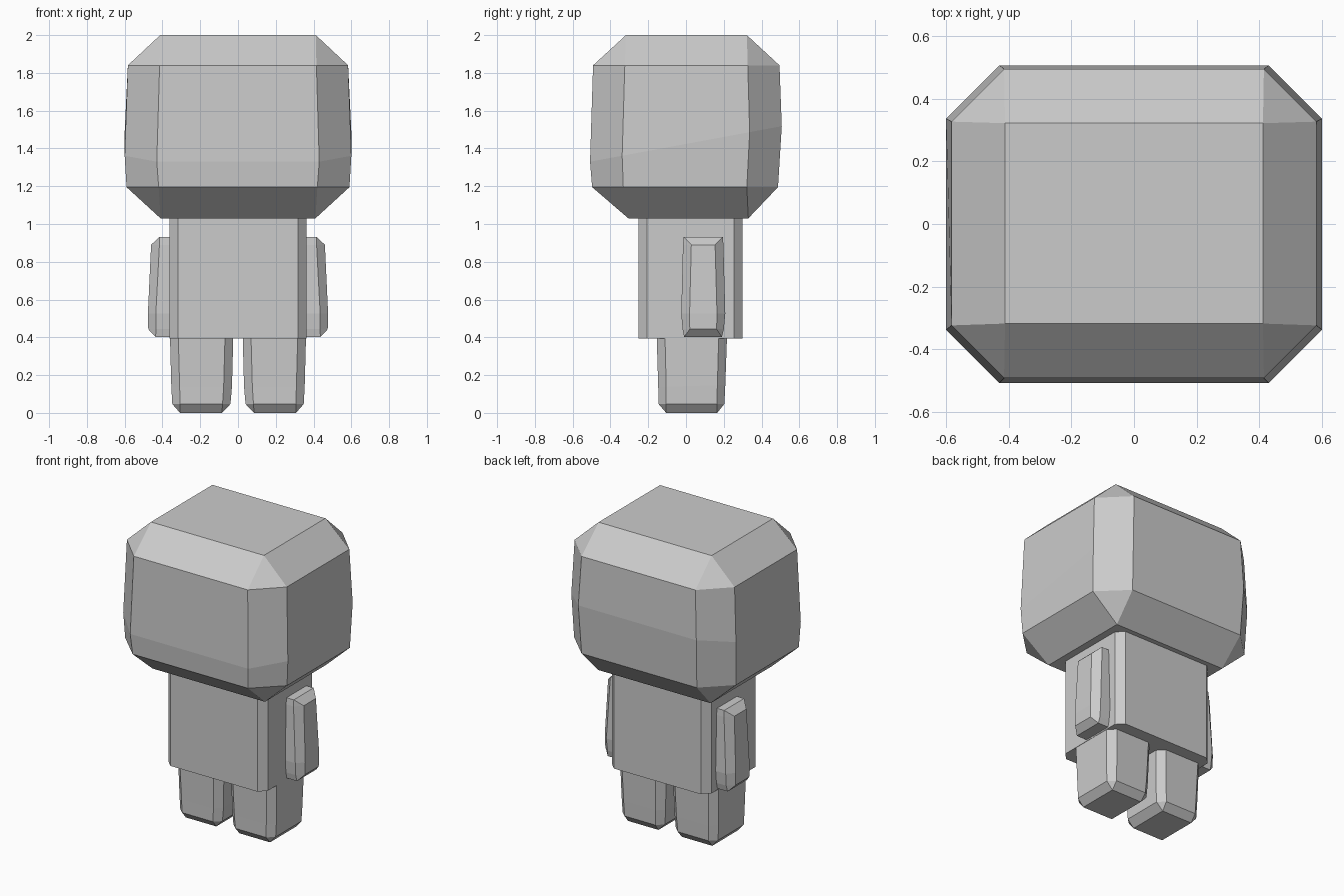
import bpy
import bmesh

if "Cube" in bpy.data.objects:
    bpy.data.objects.remove(bpy.data.objects["Cube"])

# One grey for the whole figure
grey = bpy.data.materials.new("light grey")
grey.diffuse_color = (0.6, 0.6, 0.6, 1.0)
grey.use_nodes = True
grey.node_tree.nodes["Principled BSDF"].inputs["Base Color"].default_value = grey.diffuse_color


def ring(z, x0, x1, y0, y1, cx=0.0, cy=0.0, inner=True, slope=0.0):
    """Rectangle with cut corners; inner=False keeps the x0 corners square."""
    ix, iy = (cx, cy) if inner else (0.0, 0.0)
    pts = [(x0 + ix, y0), (x1 - cx, y0), (x1, y0 + cy), (x1, y1 - cy),
           (x1 - cx, y1), (x0 + ix, y1), (x0, y1 - iy), (x0, y0 + iy)]
    return [(x, y, z + slope * (y - y0)) for x, y in pts]


def loft(name, rings, side=1):
    """Skin stacked rings into one closed flat-shaded part."""
    bm = bmesh.new()
    loops = [[bm.verts.new((side * x, y, z)) for x, y, z in r] for r in rings]
    for a, b in zip(loops, loops[1:]):
        for i in range(8):
            j = (i + 1) % 8
            bm.faces.new((a[i], a[j], b[j], b[i]))
    bm.faces.new(loops[0])
    bm.faces.new(loops[-1])
    bmesh.ops.remove_doubles(bm, verts=bm.verts, dist=0.0005)
    bmesh.ops.recalc_face_normals(bm, faces=bm.faces)
    mesh = bpy.data.meshes.new(name)
    bm.to_mesh(mesh)
    bm.free()
    mesh.materials.append(grey)
    obj = bpy.data.objects.new(name, mesh)
    bpy.context.collection.objects.link(obj)
    return obj


# Big chamfered head, with a sloping crease around its widest part
loft("head", [
    ring(1.03, -0.41, 0.41, -0.305, 0.33),
    ring(1.195, -0.59, 0.59, -0.497, 0.487, 0.17, 0.165),
    ring(1.33, -0.60, 0.60, -0.508, 0.507, 0.17, 0.17, slope=0.185),
    ring(1.84, -0.583, 0.583, -0.492, 0.495, 0.168, 0.168),
    ring(2.0, -0.412, 0.412, -0.318, 0.322),
])

# Torso with narrow cut corners
loft("torso", [ring(z, -0.362, 0.362, -0.252, 0.298, 0.045, 0.045)
               for z in (0.393, 1.04)])

for side, label in ((1, "right"), (-1, "left")):
    # Arm: flat against the torso, bevelled on the outer side
    loft(label + "_arm", [
        ring(0.402, 0.35, 0.437, -0.01, 0.19, inner=False),
        ring(0.443, 0.35, 0.475, -0.018, 0.2, 0.042, 0.038, False),
        ring(0.525, 0.35, 0.477, -0.025, 0.208, 0.042, 0.044, False),
        ring(0.89, 0.35, 0.46, -0.016, 0.198, 0.044, 0.044, False),
        ring(0.932, 0.35, 0.415, -0.012, 0.195, inner=False),
    ], side)

    # Leg: bevelled block with a slightly tucked foot
    loft(label + "_leg", [
        ring(0.0, 0.085, 0.307, -0.105, 0.165),
        ring(0.047, 0.04, 0.348, -0.145, 0.203, 0.042, 0.04),
        ring(0.137, 0.032, 0.353, -0.147, 0.208, 0.044, 0.042, slope=0.03),
        ring(0.4, 0.025, 0.36, -0.155, 0.217, 0.044, 0.044),
    ], side)
